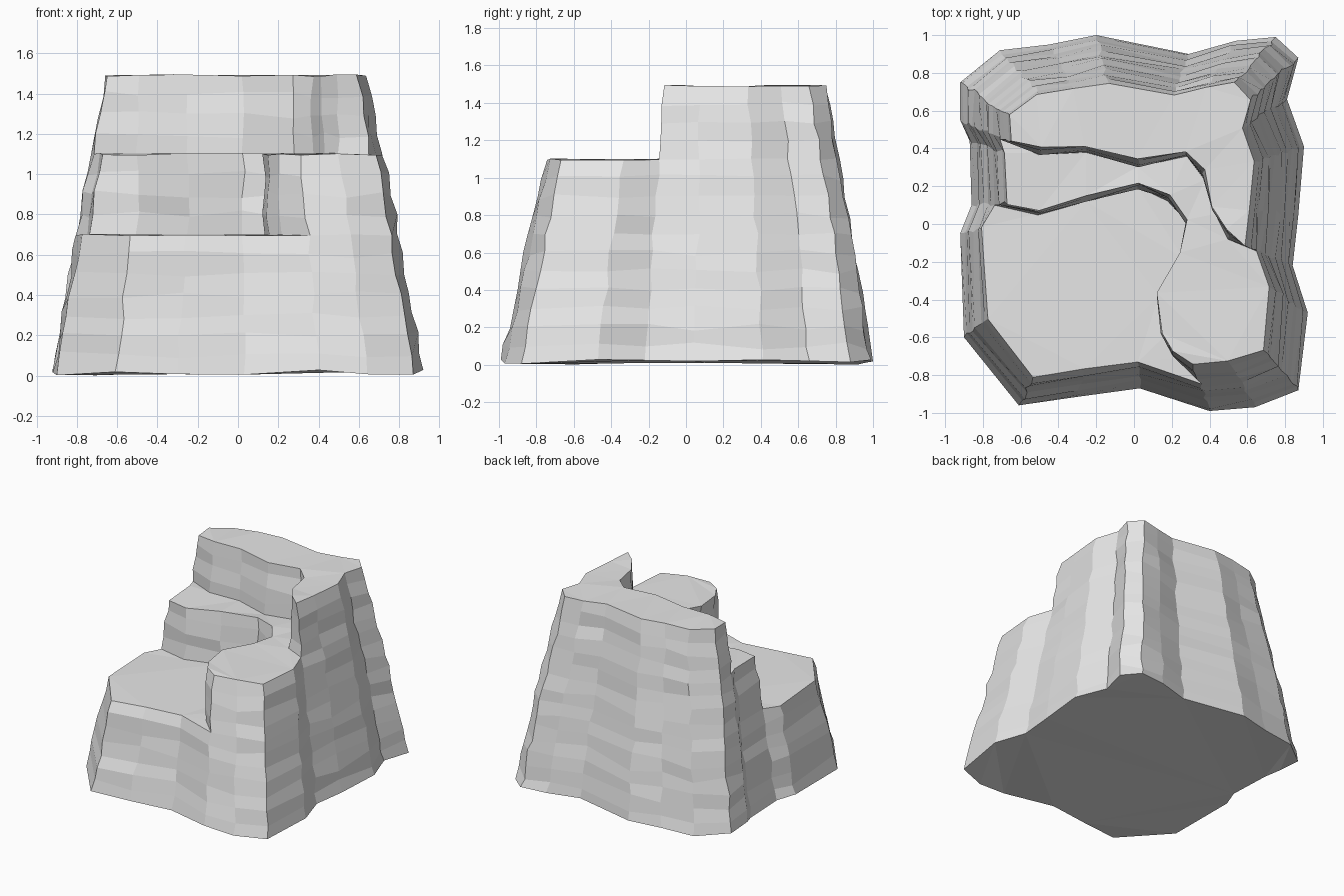
import bpy
import bmesh
import random

random.seed(4)
if "Cube" in bpy.data.objects:
    bpy.data.objects.remove(bpy.data.objects["Cube"], do_unlink=True)

# Footprint at ground level, counter-clockwise from the front
FOOT = [(-.3, -.915), (.03, -.87), (.4, -.99), (.64, -.97), (.87, -.88),
        (.92, -.47), (.84, -.22), (.87, .05), (.9, .41), (.81, .66),
        (.87, .88), (.75, .99), (.54, .97), (.29, .9), (-.2, 1), (-.45, .95),
        (-.71, .92), (-.92, .75), (-.92, .55), (-.87, .44), (-.86, .1),
        (-.92, -.05), (-.9, -.6), (-.61, -.96)]

# Inner cliff paths, from the left wall round to the front or right wall
LOW_CLIFF = [(-.5, .07), (-.25, .14), (.03, .21), (.18, .15), (.28, .02),
             (.25, -.16), (.13, -.36), (.15, -.57), (.21, -.68)]
HIGH_CLIFF = [(-.5, .4), (-.25, .41), (.02, .34), (.28, .39), (.37, .28),
              (.42, .1), (.5, -.03)]

# Each tier: bottom, top, layers, first and last footprint point, cliff, lean
TIERS = [(0, .7, 7, 0, len(FOOT) - 1, [], 0),
         (.7, 1.1, 4, 2, 20, LOW_CLIFF, .02),
         (1.1, 1.49, 4, 6, 18, HIGH_CLIFF, .04)]
PROFILE = [(0, 1), (.7, .87), (1.1, .785), (1.49, .71)]

bm = bmesh.new()
cache = {}


def taper(z):
    """Scale of the outer wall at a height."""
    for (z0, s0), (z1, s1) in zip(PROFILE, PROFILE[1:]):
        if z <= z1:
            return s0 + (s1 - s0) * (z - z0) / (z1 - z0)
    return PROFILE[-1][1]


def rough(amount):
    return random.uniform(-amount, amount)


def vertex(key, x, y, z, edge):
    """Shared, slightly roughened vertex; tier edges stay nearly level."""
    if key not in cache:
        lift = random.uniform(0, .03) if z == 0 else rough(.006 if edge else .02)
        side = 0 if z == 0 else .011
        cache[key] = bm.verts.new((x + rough(side), y + rough(side), z + lift))
    return cache[key]


def make_ring(tier, layer):
    bottom, top, layers, first, last, cliff, lean = TIERS[tier]
    t = layer / layers
    z = bottom + (top - bottom) * t
    edge = layer in (0, layers)
    s = taper(z)
    ring = [vertex(("wall", i, round(z, 3)), FOOT[i][0] * s,
                   FOOT[i][1] * s + .027 * z, z, edge)
            for i in range(first, last + 1)]
    ring += [vertex((tier, i, layer), x, y - lean * (1 - t), z, edge)
             for i, (x, y) in enumerate(cliff)]
    return ring


# Layered walls, with a flat ledge around the foot of each upper tier
below = None
for tier, (_, _, layers, first, last, cliff, _) in enumerate(TIERS):
    ring = make_ring(tier, 0)
    if below is None:
        bm.faces.new(ring[::-1])
    else:
        span = last - first
        start, end = below.index(ring[span]), below.index(ring[0])
        turned = below[start:] + below[:start]
        outer = turned[:(end - start) % len(below) + 1]
        bm.faces.new(outer + ring[span + 1:][::-1])
    for layer in range(1, layers + 1):
        upper = make_ring(tier, layer)
        n = len(ring)
        for i in range(n):
            j = (i + 1) % n
            bm.faces.new((ring[i], ring[j], upper[j], upper[i]))
        ring = upper
    below = ring
bm.faces.new(below)

bmesh.ops.triangulate(bm, faces=[f for f in bm.faces if len(f.verts) > 4])
bmesh.ops.recalc_face_normals(bm, faces=bm.faces[:])

# Plain stone material
stone = bpy.data.materials.new("grey_stone")
stone.use_nodes = True
colour = (.8, .8, .8, 1)
stone.diffuse_color = colour
stone.node_tree.nodes["Principled BSDF"].inputs["Base Color"].default_value = colour

mesh = bpy.data.meshes.new("stepped_rock")
bm.to_mesh(mesh)
bm.free()
mesh.materials.append(stone)
rock = bpy.data.objects.new("stepped_rock", mesh)
bpy.context.collection.objects.link(rock)
